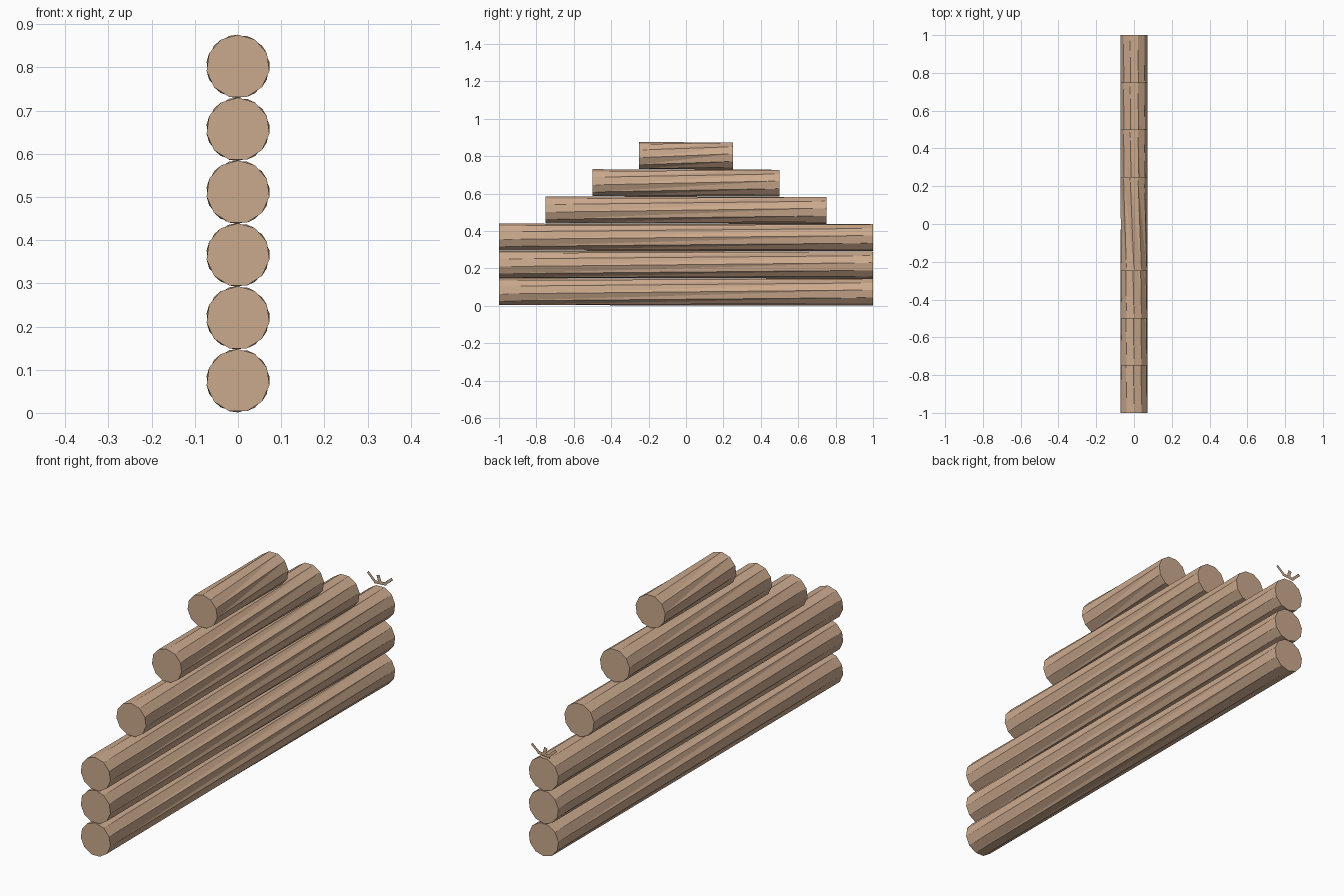
import bpy, bmesh, math

if "Cube" in bpy.data.objects:
    bpy.data.objects.remove(bpy.data.objects["Cube"])

wood = bpy.data.materials.new("light_wood")
wood.diffuse_color = (0.60, 0.40, 0.27, 1)
wood.use_nodes = True
wood.node_tree.nodes["Principled BSDF"].inputs["Base Color"].default_value = wood.diffuse_color

SIDES, R, STEP = 11, 0.0735, 0.1456
SEG = 2 * math.pi / SIDES
TWIST = 1.5 * SEG


def finish(bm, name):
    mesh = bpy.data.meshes.new(name)
    bm.to_mesh(mesh)
    bm.free()
    mesh.materials.append(wood)
    bpy.context.collection.objects.link(bpy.data.objects.new(name, mesh))


# log: two polygon ends turned against each other, joined by long triangles
def log(name, half, z):
    bm = bmesh.new()

    def ring(y, turn):
        return [bm.verts.new((R * math.cos(i * SEG + turn), y, z + R * math.sin(i * SEG + turn)))
                for i in range(SIDES)]
    start = math.pi / 2
    a, b = ring(-half, start), ring(half, start + TWIST)
    bm.faces.new(a)
    bm.faces.new(b[::-1])
    for i in range(SIDES):
        j = (i + 1) % SIDES
        bm.faces.new((a[i], b[i], a[j]))
        bm.faces.new((a[j], b[i], b[j]))
    bmesh.ops.recalc_face_normals(bm, faces=bm.faces)
    finish(bm, name)


for n, half in enumerate((1, 1, 1, 0.75, 0.5, 0.25)):
    log(f"log_{n + 1}", half, 0.0745 + n * STEP)

# small flat sprig standing at the back end of the third log
bm = bmesh.new()
for x0, z0, x1, z1, w in ((-0.02, 0.447, -0.06, 0.485, 0.006), (0.02, 0.452, 0.06, 0.485, 0.006),
                          (-0.03, 0.45, 0.03, 0.455, 0.007), (0, 0.45, -0.01, 0.485, 0.008)):
    d = math.hypot(x1 - x0, z1 - z0)
    px, pz = -(z1 - z0) / d * w, (x1 - x0) / d * w
    bm.faces.new([bm.verts.new((x, 0.998, z)) for x, z in
                  ((x0 + px, z0 + pz), (x0 - px, z0 - pz), (x1 - px, z1 - pz), (x1 + px, z1 + pz))])
finish(bm, "sprig")
